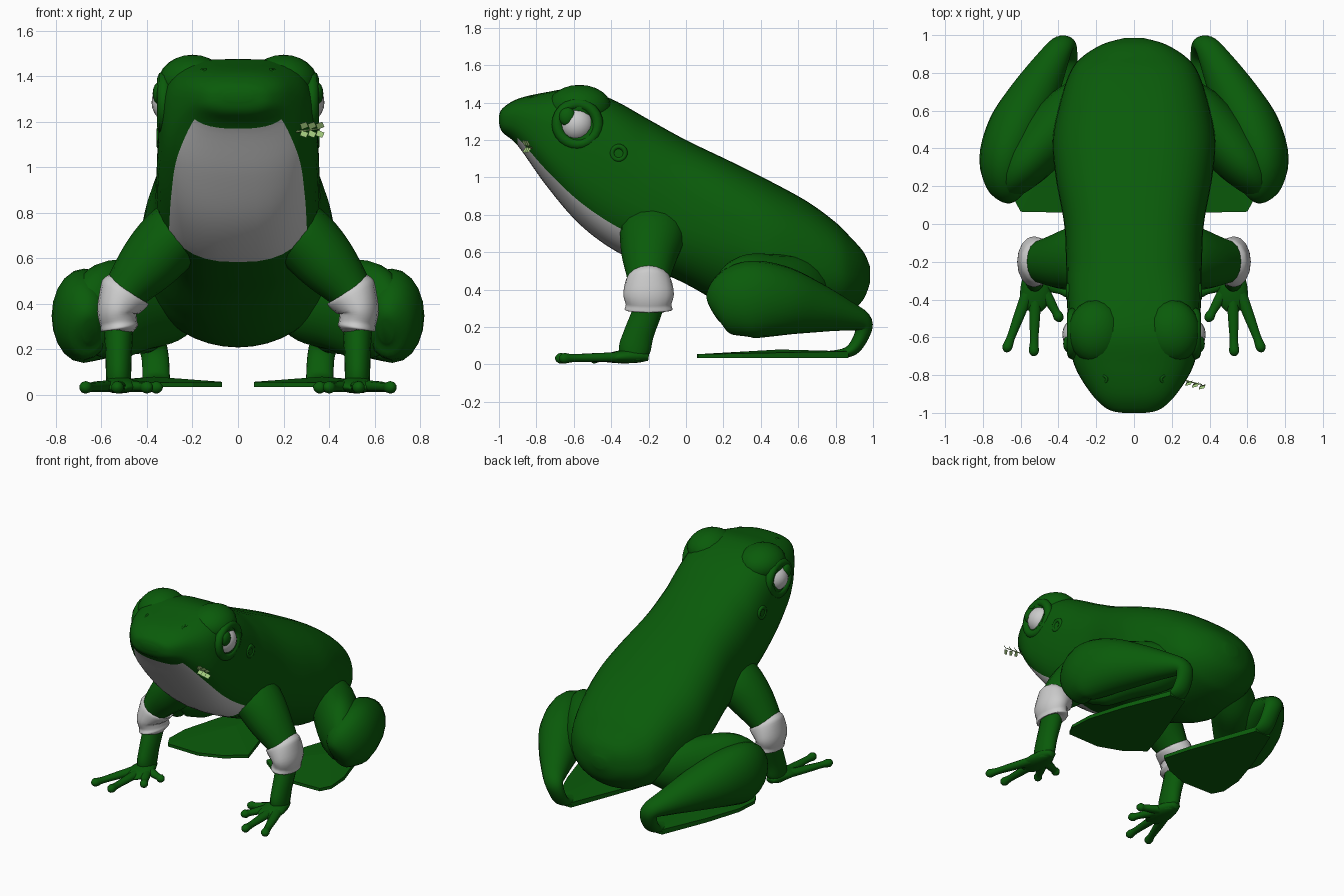
import bpy, bmesh, math
from mathutils import Vector, Matrix

if "Cube" in bpy.data.objects:
    bpy.data.objects.remove(bpy.data.objects["Cube"])


def material(name, rgb):
    m = bpy.data.materials.new(name)
    m.diffuse_color = (*rgb, 1)
    m.use_nodes = True
    m.node_tree.nodes["Principled BSDF"].inputs["Base Color"].default_value = m.diffuse_color
    return m


GREEN = material("skin_green", (0.003, 0.105, 0.003))
GREY = material("pale_grey", (0.8, 0.8, 0.8))
LEAF = material("leaf_green", (0.42, 0.68, 0.24))


def finish(name, bm, mat, mirror=True, smooth=True):
    bmesh.ops.recalc_face_normals(bm, faces=bm.faces)
    me = bpy.data.meshes.new(name)
    bm.to_mesh(me)
    bm.free()
    ob = bpy.data.objects.new(name, me)
    bpy.context.collection.objects.link(ob)
    me.materials.append(mat)
    if smooth:
        me.shade_smooth()
    if mirror:
        ob.modifiers.new("mirror", "MIRROR").use_mirror_merge = False
    return ob


def spline(rows, sub):
    # Catmull-Rom through rows of numbers
    out = []
    last = len(rows) - 1
    for i in range(last):
        q = [rows[max(0, min(last, i + d))] for d in (-1, 0, 1, 2)]
        for s in range(sub):
            t = s / sub
            out.append([0.5 * (2 * b + (c - a) * t + (2 * a - 5 * b + 4 * c - d) * t * t
                               + (3 * b - a - 3 * c + d) * t ** 3)
                        for a, b, c, d in zip(*q)])
    return out + [list(rows[-1])]


def sweep(name, rows, ref, mat=GREEN, n=16, sub=5, power=lambda y, low: 2.0, tangent=None, mirror=True, patch=None):
    # rows: x, y, z, radius along ref, radius across ref; power squares off the section
    pts = spline(rows, sub)
    bm = bmesh.new()
    rings = []
    for i, p in enumerate(pts):
        t = tangent or (Vector(pts[min(i + 1, len(pts) - 1)][:3]) - Vector(pts[max(i - 1, 0)][:3])).normalized()
        u = (Vector(ref) - t * t.dot(Vector(ref))).normalized()
        v = t.cross(u)
        ring = []
        for k in range(n):
            c, s = math.cos(math.tau * k / n), math.sin(math.tau * k / n)
            e = 2 / power(p[1], s > 0)
            c = math.copysign(abs(c) ** e, c)
            s = math.copysign(abs(s) ** e, s)
            ring.append(bm.verts.new(Vector(p[:3]) + u * c * max(p[3], .002) + v * s * max(p[4], .002)))
        rings.append(ring)
    for i in range(len(rings) - 1):
        for k in range(n):
            j = (k + 1) % n
            f = bm.faces.new((rings[i][k], rings[i][j], rings[i + 1][j], rings[i + 1][k]))
            if patch and patch(k, f.calc_center_median()):
                f.material_index = 1
    bm.faces.new(rings[0])
    bm.faces.new(rings[-1])
    return finish(name, bm, mat, mirror)


def ball(name, loc, size, mat=GREEN):
    bm = bmesh.new()
    bmesh.ops.create_uvsphere(bm, u_segments=20, v_segments=12, radius=1,
                              matrix=Matrix.Translation(loc) @ Matrix.Diagonal((*size, 1)))
    return finish(name, bm, mat)


def ring(name, loc, major, minor, rot=(0, math.pi / 2, 0)):
    bpy.ops.mesh.primitive_torus_add(location=loc, rotation=rot, major_radius=major, minor_radius=minor,
                                     major_segments=24, minor_segments=8)
    ob = bpy.context.object
    ob.name = name
    ob.data.transform(ob.matrix_basis)
    ob.matrix_basis = Matrix()
    ob.data.materials.append(GREEN)
    ob.data.shade_smooth()
    ob.modifiers.new("mirror", "MIRROR").use_mirror_merge = False


X, Y, Z = (1, 0, 0), (0, 1, 0), (0, 0, 1)


def body_power(y, low):
    # boxier crown around the eyes, rounder belly towards the rear
    if low:
        return 2.6 - .6 * min(1, max(0, (y + .1) / .4))
    return 2.6 + 1.1 * max(0, 1 - abs(y + .57) / .35)


# Body and head: y, top, bottom, half width; throat faces are grey
profile = [(-1.0, 1.33, 1.29, .06), (-.98, 1.37, 1.24, .14), (-.9, 1.42, 1.17, .225), (-.75, 1.455, .96, .315),
           (-.58, 1.475, .76, .345), (-.4, 1.42, .62, .355), (-.2, 1.31, .52, .36), (0, 1.2, .43, .37),
           (.25, 1.08, .29, .415), (.45, .98, .215, .43), (.65, .87, .215, .39), (.8, .76, .24, .34),
           (.88, .68, .28, .28), (.95, .6, .35, .17), (.985, .52, .44, .05)]
body = sweep("body", [(0, y, (a + b) / 2, w, (a - b) / 2) for y, a, b, w in profile], X, n=40, sub=6,
             power=body_power, tangent=Vector(Y), mirror=False,
             patch=lambda k, c: 4 <= k < 16 and -.9 < c.y < -.34)
body.data.materials.append(GREY)

# Eyes, brows, ears, nostrils
ball("brow", (.2, -.57, 1.375), (.15, .17, .12))
ring("eye_socket", (.325, -.58, 1.285), .108, .03)
ball("eyeball", (.285, -.585, 1.285), (.095, .095, .095), GREY)
ball("pupil", (.345, -.635, 1.325), (.03, .045, .05))
ring("ear_rim", (.345, -.36, 1.13), .035, .014)
ring("nostril", (.16, -.82, 1.42), .018, .008, (0.3, 0.5, 0))

# Front legs with grey elbow cuffs
sweep("front_leg", [(.2, -.17, .77, .17, .13), (.29, -.18, .69, .175, .145), (.39, -.195, .58, .15, .135),
                    (.49, -.2, .46, .115, .1), (.53, -.2, .37, .1, .08), (.525, -.21, .28, .08, .065),
                    (.525, -.25, .17, .08, .058), (.525, -.275, .08, .085, .055), (.525, -.28, .02, .06, .05)], Y)
sweep("elbow_cuff", [(.485, -.2, .465, .1, .09), (.495, -.2, .45, .122, .115), (.53, -.2, .375, .135, .09),
                     (.525, -.2, .32, .122, .082), (.52, -.2, .29, .125, .08), (.52, -.2, .285, .06, .04)], Y, GREY)
sweep("palm", [(.525, -.2, .04, .02, .03), (.525, -.25, .045, .035, .055), (.52, -.33, .042, .036, .08),
               (.525, -.41, .036, .026, .075), (.53, -.46, .03, .012, .04)], Z)

# Front fingers with round tips
for i, (x, y) in enumerate([(.67, -.65), (.53, -.67), (.4, -.49), (.36, -.36)]):
    a, b = Vector((.52 + (x - .52) * .15, -.31, .04)), Vector((x, y, .033))
    d = (b - a).normalized()
    sweep(f"finger_{i + 1}", [(*a, .028, .036), (*a.lerp(b, .5), .024, .03), (*a.lerp(b, .85), .021, .023),
                              (*b, .028, .028), (*(b + d * .022), .018, .018), (*(b + d * .03), .004, .004)],
          Z, n=10, sub=3)

# Hind legs: thigh, folded shank and ankle
sweep("thigh", [(.15, .74, .42, .08, .08), (.3, .62, .4, .17, .14), (.44, .48, .39, .2, .15),
                (.57, .33, .365, .22, .135), (.65, .23, .32, .165, .095), (.68, .19, .29, .1, .05),
                (.69, .17, .28, .03, .03)], Z, n=20)
sweep("shank", [(.65, .15, .28, .03, .06), (.66, .19, .3, .1, .15), (.685, .33, .345, .135, .205),
                (.62, .5, .34, .155, .19), (.53, .68, .305, .13, .14), (.445, .84, .265, .092, .088),
                (.385, .94, .23, .065, .055), (.365, .945, .17, .06, .042), (.36, .9, .09, .06, .035),
                (.36, .84, .06, .06, .025), (.36, .74, .055, .04, .015)], X, n=20)

# Webbed hind feet
bm = bmesh.new()
outline = [(.42, .87), (.55, .55), (.63, .3), (.64, .14), (.6, .065), (.36, .06), (.2, .12), (.07, .22),
           (.13, .42), (.3, .87)]
top = [bm.verts.new((x, y, .055 + .02 * max(0, y - .1))) for x, y in outline]
low = [bm.verts.new((x, y, .035)) for x, y in outline]
ridge = bm.verts.new((.37, .5, .08))
bm.faces.new(low)
for i in range(len(top)):
    j = (i + 1) % len(top)
    bm.faces.new((top[i], top[j], low[j], low[i]))
    bm.faces.new((top[i], top[j], ridge))
finish("webbed_foot", bm, GREEN, smooth=False)

# Leafy twig held in the mouth
sweep("twig", [(.2, -.8, 1.15, .005, .005), (.28, -.83, 1.16, .004, .004), (.36, -.85, 1.17, .003, .003)],
      Z, LEAF, n=6, mirror=False)
bm = bmesh.new()
for i in range(6):
    base = Vector((.28 + .035 * (i // 2), -.835 - .005 * i, 1.165))
    side = 1 if i % 2 else -1
    d = Vector((.02, -.01, .035 * side))
    w = Vector((.018, .012, -.008 * side))
    bm.faces.new([bm.verts.new(base + o) for o in (Vector(), d * .6 + w, d, d * .5 - w)])
finish("twig_leaves", bm, LEAF, mirror=False, smooth=False)
